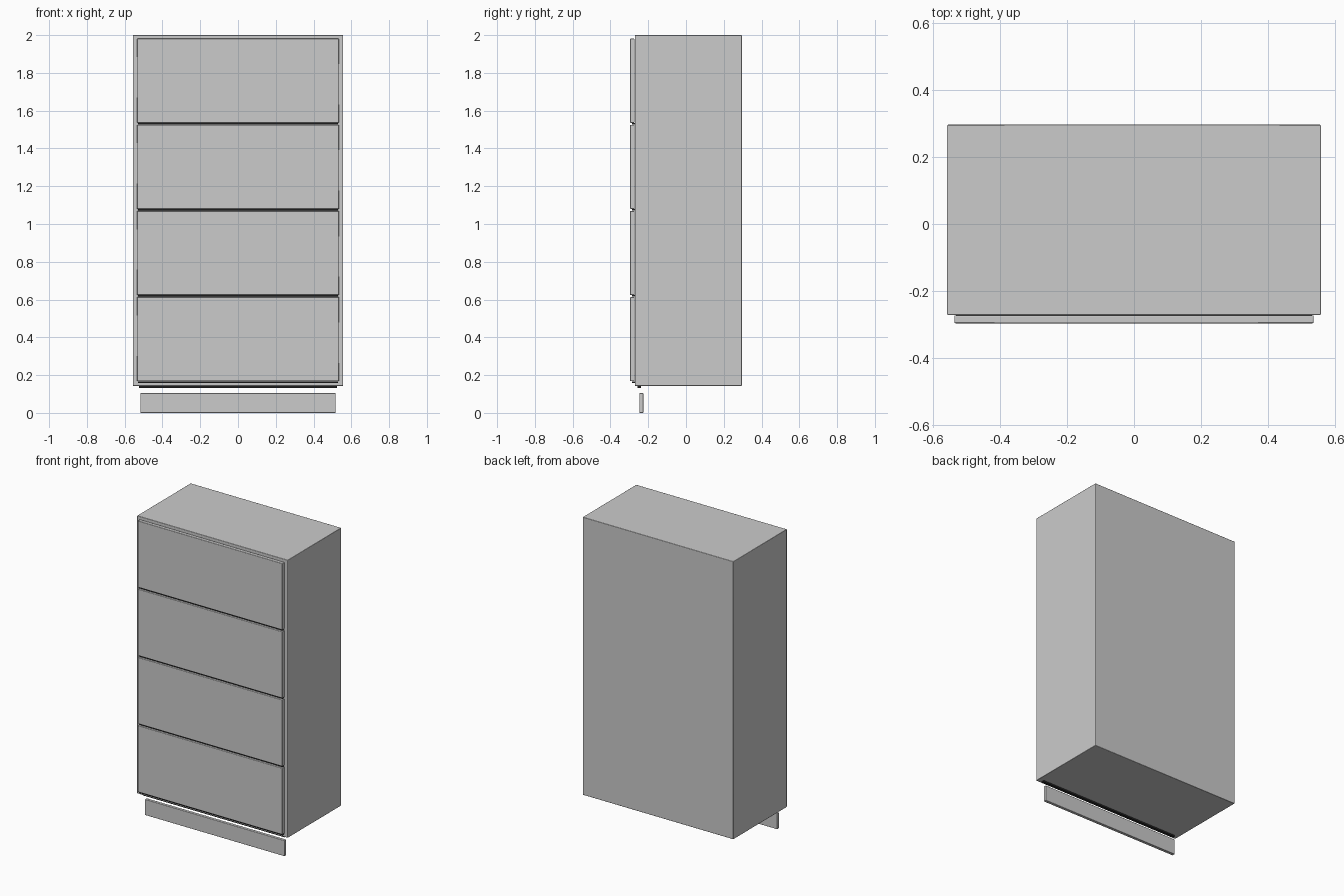
import bpy

if "Cube" in bpy.data.objects:
    bpy.data.objects.remove(bpy.data.objects["Cube"])

black = bpy.data.materials.new("black_trim")
black.diffuse_color = (0.02, 0.02, 0.02, 1)
black.use_nodes = True
black.node_tree.nodes["Principled BSDF"].inputs["Base Color"].default_value = black.diffuse_color


def box(name, half_width, y0, y1, z0, z1, bevel=0.0, mat=None):
    """Box centred on x = 0, with optional eased edges."""
    bpy.ops.mesh.primitive_cube_add(size=1, location=(0, (y0 + y1) / 2, (z0 + z1) / 2))
    ob = bpy.context.object
    ob.name = name
    ob.scale = (2 * half_width, y1 - y0, z1 - z0)
    bpy.ops.object.transform_apply(location=False, rotation=False, scale=True)
    if bevel:
        m = ob.modifiers.new("eased_edges", 'BEVEL')
        m.width = bevel
        m.segments = 2
        bpy.ops.object.shade_smooth_by_angle()
    if mat:
        ob.data.materials.append(mat)
    return ob


# Cabinet carcass
box("cabinet_body", 0.557, -0.271, 0.296, 0.143, 2.0, 0.003)

# Four drawer fronts, each with a dark recessed strip along its lower edge
PITCH, GAP, BOTTOM = 0.456, 0.011, 0.168
for i in range(4):
    z = BOTTOM + i * PITCH
    box(f"drawer_front_{i + 1}", 0.535, -0.296, -0.272, z, z + PITCH - GAP, 0.003)
    box(f"shadow_strip_{i + 1}", 0.530, -0.286, -0.271, z - 0.009, z - 0.001, mat=black)

# Dark clip rail under the carcass
box("plinth_rail", 0.525, -0.256, -0.237, 0.133, 0.143, mat=black)

# Front plinth board standing on the floor
box("plinth_board", 0.516, -0.246, -0.226, 0.0, 0.105, 0.002)
